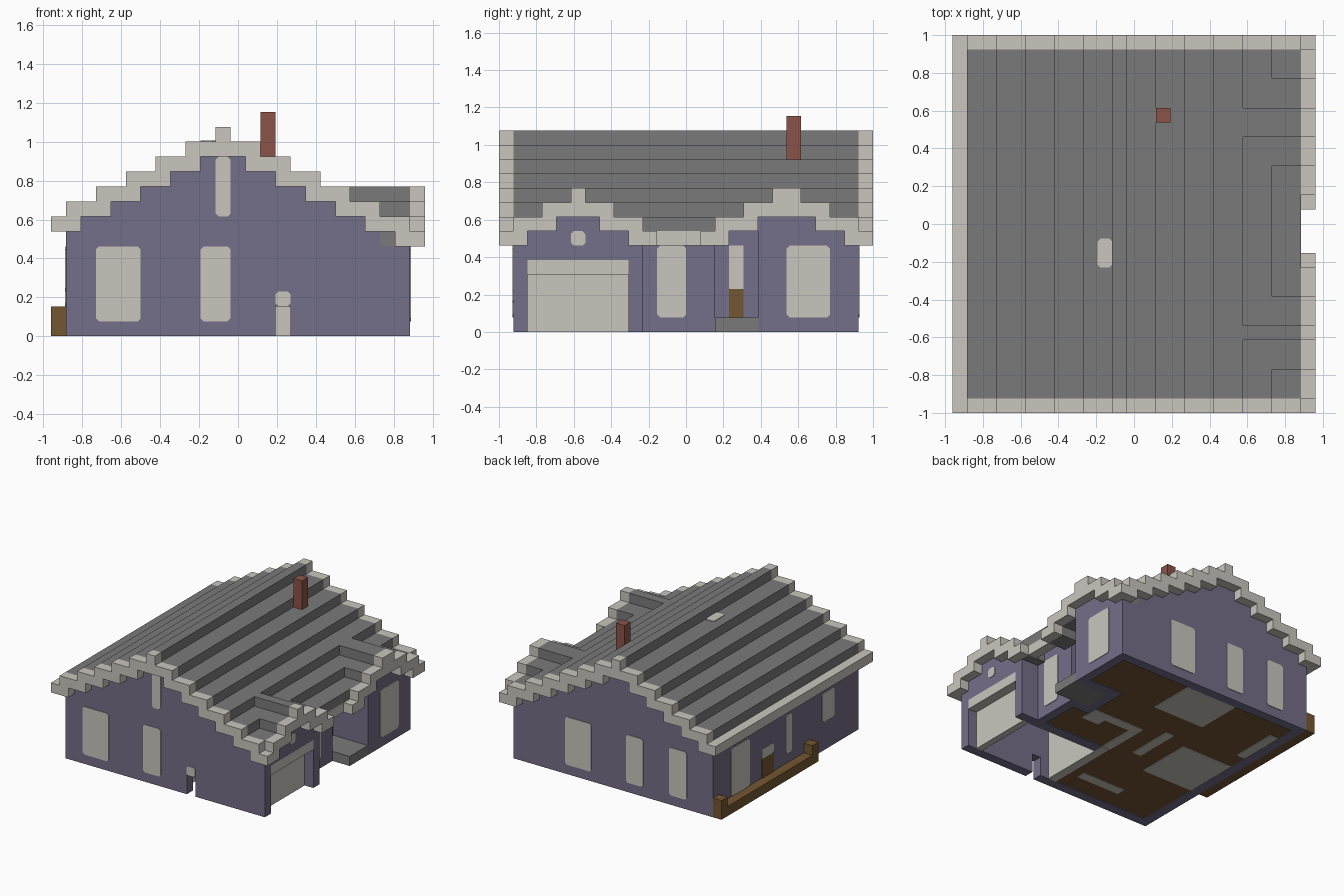
import bpy, bmesh
from mathutils import Matrix, Vector

if "Cube" in bpy.data.objects:
    bpy.data.objects.remove(bpy.data.objects["Cube"])

V = 2 / 26                              # size of one block
ORIGIN = Vector((-12.5 * V, -1, 0))     # corner of the block grid


def material(name, r, g, b):
    lin = [((c / 255 + 0.055) / 1.055) ** 2.4 for c in (r, g, b)] + [1]
    m = bpy.data.materials.new(name)
    m.use_nodes = True
    m.diffuse_color = lin
    m.node_tree.nodes["Principled BSDF"].inputs["Base Color"].default_value = lin
    return m


WALL = material("violet wall", 116, 110, 136)
TRIM = material("off white", 200, 198, 190)
ROOF = material("slate grey", 122, 122, 122)
WOOD = material("brown wood", 116, 86, 50)
BRICK = material("red brick", 138, 84, 72)


def finish(name, bm, mat):
    bmesh.ops.recalc_face_normals(bm, faces=bm.faces)
    mesh = bpy.data.meshes.new(name)
    bm.to_mesh(mesh)
    bm.free()
    mesh.materials.append(mat)
    ob = bpy.data.objects.new(name, mesh)
    bpy.context.collection.objects.link(ob)
    return ob


def blocks(name, mat, spans):
    """One object from boxes given as grid spans (x0, x1, y0, y1, z0, z1)."""
    bm = bmesh.new()
    for x0, x1, y0, y1, z0, z1 in spans:
        size = Vector((x1 - x0, y1 - y0, z1 - z0)) * V
        mid = ORIGIN + Vector((x0 + x1, y0 + y1, z0 + z1)) * V / 2
        bmesh.ops.create_cube(bm, matrix=Matrix.Translation(mid) @ Matrix.Diagonal((*size, 1)))
    return finish(name, bm, mat)


def panel(name, mat, axis, at, side, a0, a1, b0, b1, cut=0.2):
    """Thin plate with clipped corners, lying on a wall plane."""
    bm = bmesh.new()
    outline = []
    for a, b, sa, sb in ((a0, b0, 1, 1), (a1, b0, -1, 1), (a1, b1, -1, -1), (a0, b1, 1, -1)):
        pair = [(a, b + sb * cut), (a + sa * cut, b)]
        outline += pair if sa == sb else pair[::-1]
    verts = []
    for a, b in outline:
        p = [a, b]
        p.insert(axis, at)
        verts.append(bm.verts.new(ORIGIN + Vector(p) * V))
    face = bm.faces.new(verts)
    ext = bmesh.ops.extrude_face_region(bm, geom=[face])["geom"]
    shift = Vector([side * 0.005 if k == axis else 0 for k in range(3)])
    bmesh.ops.translate(bm, vec=shift, verts=[g for g in ext if isinstance(g, bmesh.types.BMVert)])
    return finish(name, bm, mat)


# Stepped heights: main roof across x, side gables across y
def main_top(i):
    return 14 - (abs(i - 11) + 1) // 2


def main_under(i):
    return 12 - abs(i - 11) // 2


def gable_steps(j):
    d = abs(j - 5) if j < 12 else max(19 - j, j - 20, 0)
    return 10 - (d + 1) // 2, 8 - d // 2


GABLE_ROWS = [*range(1, 11), *range(14, 25)]

# Main roof and its pale verges
blocks("main_roof", ROOF,
       [(i, i + 1, 1, 25, main_under(i), main_top(i)) for i in range(1, 22)]
       + [(22, 23, 11, 14, 7, 8), (23, 24, 11, 14, 7, 8)])
for name, j in (("front_verge", 0), ("back_verge", 25)):
    blocks(name, TRIM, [(i, i + 1, j, j + 1, main_under(i), main_top(i)) for i in range(25)])
blocks("left_over_deck_eave", TRIM, [(0, 1, 1, 25, 7, 8)])
blocks("entry_eave", TRIM, [(23, 24, 11, 14, 6, 7)])

# Two side gables
roof, verge = [], []
for j in GABLE_ROWS:
    top, under = gable_steps(j)
    roof.append((20 if top == 10 else 22, 24, j, j + 1, under, max(top, 8)))
    verge.append((24, 25, j, j + 1, under, top))
blocks("gable_roofs", ROOF, roof)
blocks("gable_verges", TRIM, verge)

# Outer walls
front = [(i, i + 1, 1, 2, 2 if i == 15 else 0, main_under(i)) for i in range(1, 24)]
blocks("front_wall", WALL, front)
blocks("back_wall", WALL, [(i, i + 1, 24, 25, 0, main_under(i)) for i in range(1, 24)])
blocks("deck_side_wall", WALL, [(1, 2, 2, 24, 0, 7)])
blocks("garage_wall", WALL,
       [(23, 24, j, j + 1, 5 if 2 <= j <= 8 else 0, gable_steps(j)[1]) for j in range(2, 10)]
       + [(14, 23, 9, 10, 0, 6)])
blocks("entry_wall", WALL, [(21, 22, 10, 15, 0, 7), (19, 21, 14, 15, 0, 7),
                            (19, 20, 15, 18, 0, 8), (19, 23, 18, 19, 0, 7)])
blocks("gable_wall", WALL, [(23, 24, j, j + 1, 0, gable_steps(j)[1]) for j in range(18, 24)])

# Garage door and lining
blocks("garage_door", TRIM, [(22.3, 23, 2, 9, 0, 4), (22.3, 24, 2, 9, 4, 5)])
blocks("garage_lining", TRIM, [(13, 14, 2, 10, 0, 6), (14, 22, 8.9, 9, 0, 6)])

# Floor, with pale patches underneath
blocks("floor", WOOD, [(2, 13, 2, 10, 0.08, 0.9), (2, 21, 10, 14, 0.08, 0.9),
                       (2, 19, 14, 24, 0.08, 0.9), (19, 23, 19, 24, 0.08, 0.9)])
blocks("floor_patches", TRIM, [(9, 15, 19, 24, 0.02, 0.1), (2, 8, 9, 15, 0.02, 0.1),
                               (10, 11, 11, 16, 0.02, 0.1), (13, 14, 10, 15, 0.02, 0.1),
                               (14, 17, 14, 15, 0.02, 0.1), (7, 12, 4, 5, 0.02, 0.1),
                               (17, 19, 13, 15, 0.02, 0.1), (2, 3, 17, 22, 0.02, 0.1)])

# Porch, deck and chimney
blocks("porch_slab", ROOF, [(20, 24, 15, 18, 0, 1)])
blocks("deck", WOOD, [(0, 1, 9, 25, 0, 1)])
blocks("deck_posts", WOOD, [(0, 1, 9, 10, 1, 2), (0, 1, 24, 25, 1, 2)])
blocks("chimney", BRICK, [(14, 15, 20, 21, 12, 15)])

# Windows: front, back, deck side, gable side
for n, (a0, a1, b0, b1) in enumerate(((3, 6, 1, 6), (10, 12, 1, 6), (11, 12, 8, 12), (15, 16, 2, 3))):
    panel(f"front_window_{n}", TRIM, 1, 1, -1, a0, a1, b0, b1)
for n, (a0, a1) in enumerate(((4, 6), (9, 11), (15, 18))):
    panel(f"back_window_{n}", TRIM, 1, 25, 1, a0, a1, 1, 6)
for n, (a0, a1, b0, b1) in enumerate(((19, 22, 1, 6), (15, 17, 3, 4), (12, 13, 2, 6), (5, 7, 3, 6))):
    panel(f"deck_window_{n}", TRIM, 0, 1, -1, a0, a1, b0, b1)
panel("gable_window", TRIM, 0, 24, 1, 20, 23, 1, 6)
panel("garage_vent", TRIM, 0, 24, 1, 5, 6, 6, 7)
panel("entry_window", TRIM, 0, 22, 1, 11, 13, 1, 6)
panel("skylight", TRIM, 2, 13, 1, 10, 11, 10, 12)

# Doors
panel("deck_door", WOOD, 0, 1, -1, 15, 17, 1, 3, 0.02)
panel("porch_door", WOOD, 0, 20, 1, 16, 17, 1, 3, 0.02)
panel("porch_door_glass", TRIM, 0, 20, 1, 16, 17, 3, 6, 0.02)
